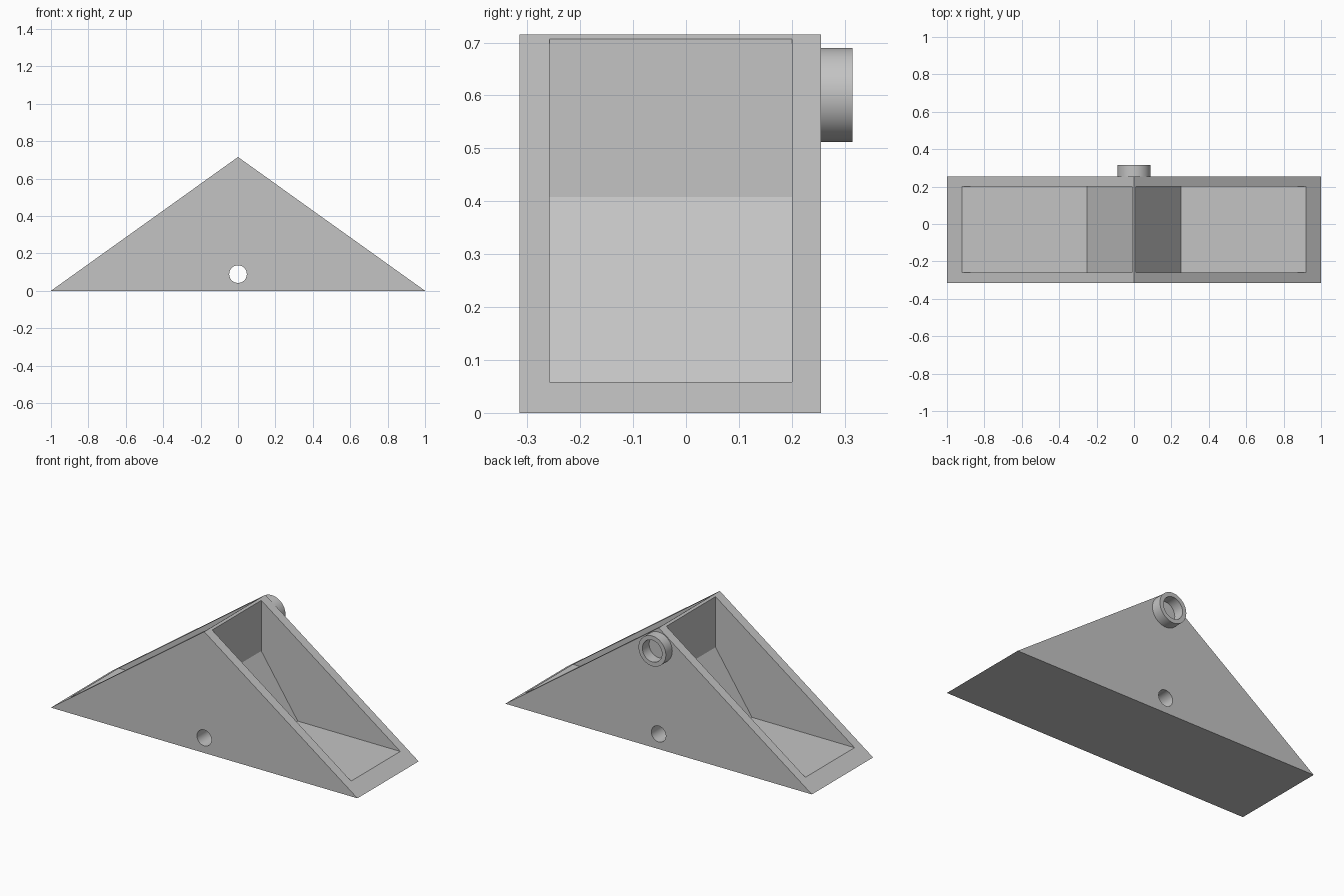
import bpy
import bmesh
from math import pi, radians
from mathutils import Matrix, Vector

if "Cube" in bpy.data.objects:
    bpy.data.objects.remove(bpy.data.objects["Cube"], do_unlink=True)

FRONT, BACK = -0.315, 0.255
HEIGHT = 0.715

grey = bpy.data.materials.new("light_grey")
grey.use_nodes = True
grey.diffuse_color = (0.55, 0.55, 0.55, 1)
grey.node_tree.nodes["Principled BSDF"].inputs["Base Color"].default_value = (0.55, 0.55, 0.55, 1)


def finish(name, bm):
    bmesh.ops.recalc_face_normals(bm, faces=bm.faces)
    mesh = bpy.data.meshes.new(name)
    bm.to_mesh(mesh)
    bm.free()
    mesh.materials.append(grey)
    obj = bpy.data.objects.new(name, mesh)
    bpy.context.collection.objects.link(obj)
    return obj


def prism(name, profile, y0, y1):
    """Extrude an x-z profile along y."""
    bm = bmesh.new()
    face = bm.faces.new([bm.verts.new((x, y0, z)) for x, z in profile])
    moved = bmesh.ops.extrude_face_region(bm, geom=[face])["geom"]
    verts = [v for v in moved if isinstance(v, bmesh.types.BMVert)]
    bmesh.ops.translate(bm, verts=verts, vec=(0, y1 - y0, 0))
    return finish(name, bm)


def rod(name, z, radius, y0, y1):
    """Cylinder along y, centred on x = 0."""
    bm = bmesh.new()
    place = Matrix.Translation(Vector((0, (y0 + y1) / 2, z))) @ Matrix.Rotation(pi / 2, 4, "X")
    bmesh.ops.create_cone(bm, cap_ends=True, segments=64, radius1=radius,
                          radius2=radius, depth=y1 - y0, matrix=place)
    return finish(name, bm)


def combine(body, tool, operation):
    """Apply a boolean and remove the tool."""
    tool.hide_render = True
    mod = body.modifiers.new(tool.name, "BOOLEAN")
    mod.operation, mod.solver, mod.object = operation, "EXACT", tool
    bpy.context.view_layer.objects.active = body
    bpy.ops.object.modifier_apply(modifier=mod.name)
    bpy.data.objects.remove(tool, do_unlink=True)


# Triangular wedge body
body = prism("wedge_body", [(-1, 0), (1, 0), (0, HEIGHT)], FRONT, BACK)

# Pocket in each slope: thin upright divider, flared foot, flat floor
pocket = [(0.012, 1), (0.012, 0.408), (0.25, 0.058), (1.2, 0.058), (1.2, 1)]
for side in (-1, 1):
    cutter = prism("pocket_cutter", [(side * x, z) for x, z in pocket], -0.258, 0.2)
    combine(body, cutter, "DIFFERENCE")

# Through hole near the base
combine(body, rod("hole_cutter", 0.089, 0.047, -0.5, 0.5), "DIFFERENCE")

# Round collar on the back with a blind recess
combine(body, rod("collar", 0.601, 0.089, 0.235, 0.315), "UNION")
combine(body, rod("recess_cutter", 0.601, 0.064, 0.252, 0.4), "DIFFERENCE")

# Smooth round walls, crisp edges elsewhere
bpy.ops.object.select_all(action="DESELECT")
body.select_set(True)
bpy.context.view_layer.objects.active = body
bpy.ops.object.shade_smooth_by_angle(angle=radians(30))
